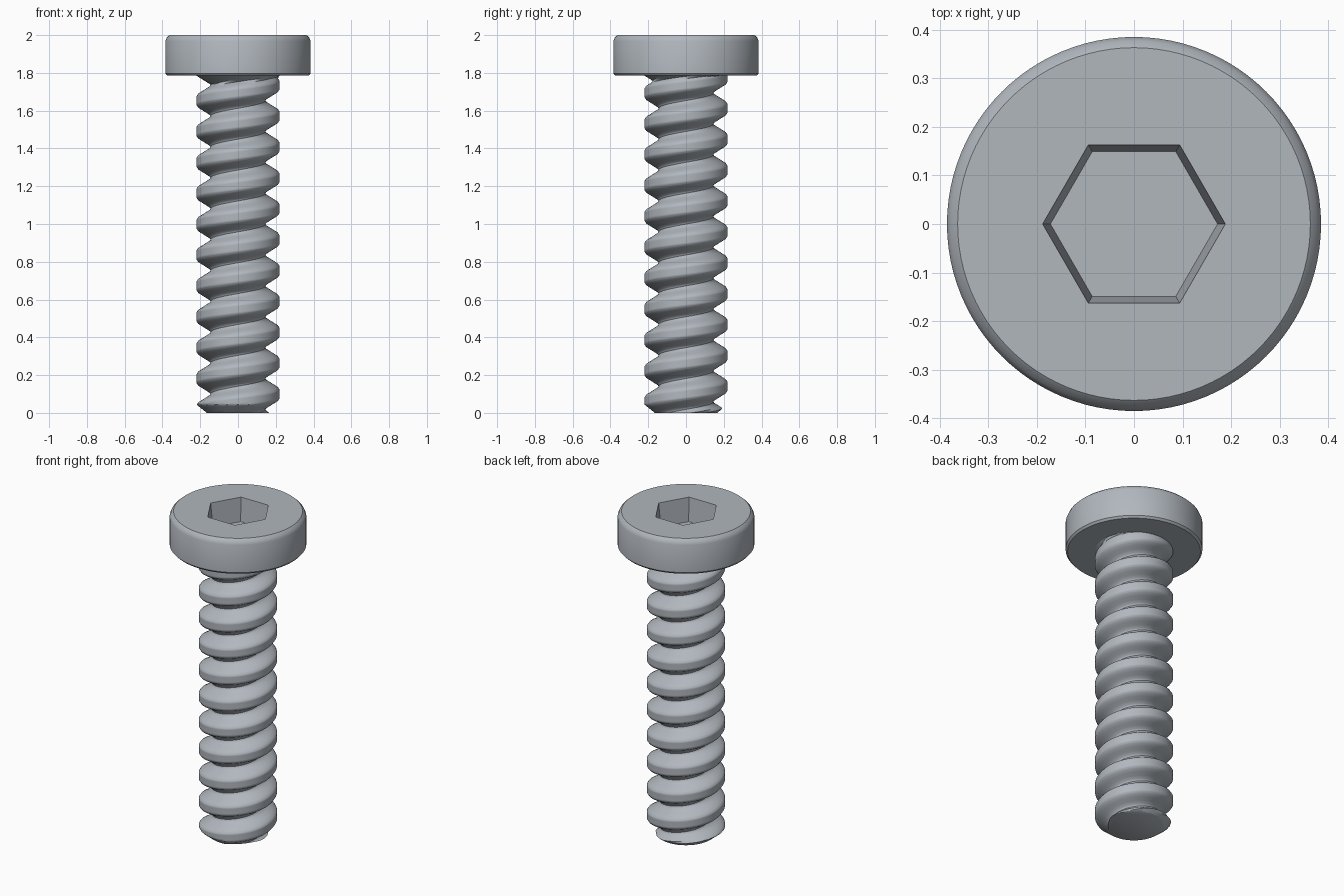
import bpy, bmesh, math

if "Cube" in bpy.data.objects:
    bpy.data.objects.remove(bpy.data.objects["Cube"])

HEAD_Z, TOP_Z = 1.785, 2.0
PITCH = 0.1635
CREST_Z = 0.10            # height of the first crest on the +x side
SEGS = 96

steel = bpy.data.materials.new("steel_grey")
steel.diffuse_color = (0.44, 0.475, 0.515, 1)
steel.use_nodes = True
steel.node_tree.nodes["Principled BSDF"].inputs["Base Color"].default_value = steel.diffuse_color


def finish(bm, name, angle):
    bmesh.ops.recalc_face_normals(bm, faces=bm.faces)
    mesh = bpy.data.meshes.new(name)
    bm.to_mesh(mesh)
    bm.free()
    mesh.materials.append(steel)
    ob = bpy.data.objects.new(name, mesh)
    bpy.context.collection.objects.link(ob)
    bpy.ops.object.select_all(action='DESELECT')
    ob.select_set(True)
    bpy.context.view_layer.objects.active = ob
    bpy.ops.object.shade_smooth_by_angle(angle=math.radians(angle))
    return ob


def ring(bm, r, z, n):
    return [bm.verts.new((r * math.cos(math.tau * i / n),
                          r * math.sin(math.tau * i / n), z)) for i in range(n)]


def bridge(bm, a, b):
    n = len(a)
    for i in range(n):
        bm.faces.new((a[i], a[(i + 1) % n], b[(i + 1) % n], b[i]))


# Head: turned disc with eased edges and a tapered hexagonal socket
bm = bmesh.new()
profile = [(0.374, HEAD_Z), (0.385, HEAD_Z + 0.012), (0.385, 1.968),
           (0.377, 1.987), (0.363, TOP_Z)]
rings = [ring(bm, r, z, SEGS) for r, z in profile]
for a, b in zip(rings, rings[1:]):
    bridge(bm, a, b)
bm.faces.new(rings[0])
hex_top = ring(bm, 0.188, TOP_Z, 6)
hex_floor = ring(bm, 0.172, TOP_Z - 0.145, 6)
bridge(bm, hex_top, hex_floor)
bm.faces.new(hex_floor)
step = SEGS // 6
for k in range(6):        # top face in six sectors around the socket
    arc = [rings[-1][(k * step + i) % SEGS] for i in range(step + 1)]
    bm.faces.new(arc + [hex_top[(k + 1) % 6], hex_top[k]])
finish(bm, "head", 28)

# Thread profile: (distance from crest centre, radius)
half = [(0, 0.22), (0.022, 0.22), (0.034, 0.212), (0.072, 0.15), (PITCH / 2, 0.145)]


def thread_radius(theta, z):
    d = (z - CREST_Z - PITCH * theta / math.tau) % PITCH
    d = min(d, PITCH - d)
    r = half[-1][1]
    for (d0, r0), (d1, r1) in zip(half, half[1:]):
        if d0 <= d <= d1:
            r = r0 + (r1 - r0) * (d - d0) / (d1 - d0)
            break
    r = min(r, 0.165 + 1.25 * z)                    # chamfered tip
    return max(r, 0.22 - 1.7 * (HEAD_Z - z))        # flare under the head


# Threaded shank: helical rows that follow the thread, cut flat at both ends
offsets = []
for (d0, _), (d1, _) in zip(half, half[1:]):
    for t in (0, 1 / 3, 2 / 3):
        offsets.append(d0 + (d1 - d0) * t)
offsets = offsets + [PITCH / 2] + [PITCH - d for d in reversed(offsets[1:])]
rows = [CREST_Z + PITCH * turn + d for turn in range(-3, 12) for d in offsets]

bm = bmesh.new()
cols = []
for i in range(SEGS + 1):
    theta = math.tau * i / SEGS
    col = []
    for row in rows:
        z = min(max(row + PITCH * theta / math.tau, 0), HEAD_Z)
        r = thread_radius(theta, z)
        col.append(bm.verts.new((r * math.cos(theta), r * math.sin(theta), z)))
    cols.append(col)
for a, b in zip(cols, cols[1:]):
    for j in range(len(rows) - 1):
        if max(a[j + 1].co.z, b[j + 1].co.z) > 0 and min(a[j].co.z, b[j].co.z) < HEAD_Z:
            bm.faces.new((a[j], b[j], b[j + 1], a[j + 1]))
bmesh.ops.remove_doubles(bm, verts=bm.verts, dist=0.0003)
bmesh.ops.delete(bm, geom=[v for v in bm.verts if not v.link_faces], context='VERTS')
bmesh.ops.holes_fill(bm, edges=[e for e in bm.edges if e.is_boundary], sides=0)
finish(bm, "threaded_shank", 40)
